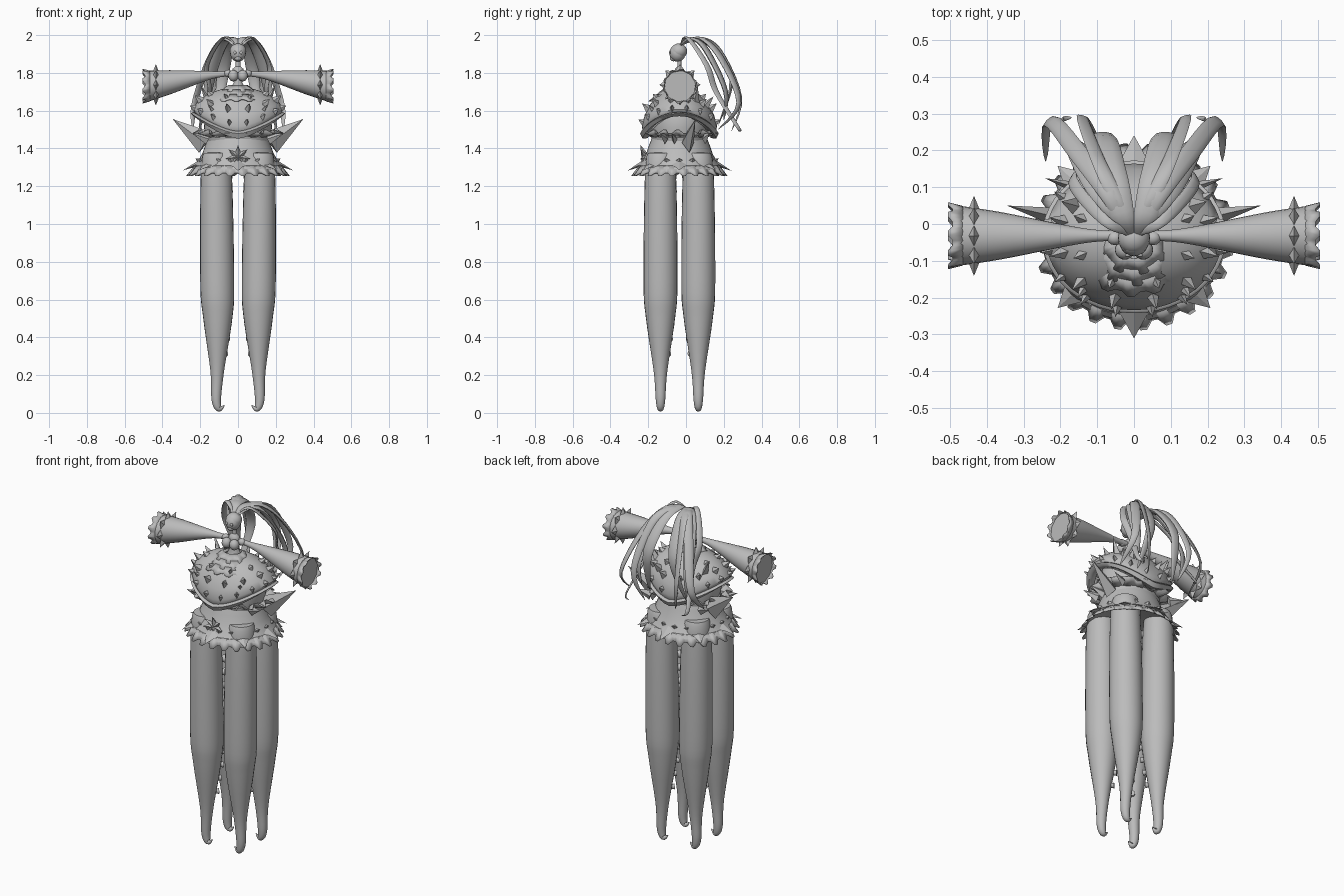
import bpy, bmesh, math
from mathutils import Vector, Matrix

if "Cube" in bpy.data.objects:
    bpy.data.objects.remove(bpy.data.objects["Cube"])

GREY = bpy.data.materials.new("plain grey")
GREY.diffuse_color = (0.5, 0.5, 0.5, 1)
GREY.use_nodes = True
GREY.node_tree.nodes["Principled BSDF"].inputs["Base Color"].default_value = GREY.diffuse_color
CY = -0.035          # shared body axis
TAU = math.tau


def finish(name, bm, angle=40, thick=0):
    bmesh.ops.recalc_face_normals(bm, faces=bm.faces)
    me = bpy.data.meshes.new(name)
    bm.to_mesh(me)
    bm.free()
    me.polygons.foreach_set("use_smooth", [True] * len(me.polygons))
    me.set_sharp_from_angle(angle=math.radians(angle))
    me.materials.append(GREY)
    ob = bpy.data.objects.new(name, me)
    bpy.context.collection.objects.link(ob)
    if thick:
        ob.modifiers.new("thickness", 'SOLIDIFY').thickness = thick
    return ob


def loft(bm, rings, caps=True):
    vs = [[bm.verts.new(p) for p in r] for r in rings]
    n = len(rings[0])
    for a, b in zip(vs, vs[1:]):
        for i in range(n):
            bm.faces.new((a[i], a[(i + 1) % n], b[(i + 1) % n], b[i]))
    if caps:
        bm.faces.new(vs[0])
        bm.faces.new(vs[-1])


def lathe(name, prof, ys=1, n=40):
    bm = bmesh.new()
    loft(bm, [[(r * math.cos(TAU * i / n), CY + r * ys * math.sin(TAU * i / n), z)
               for i in range(n)] for r, z in prof])
    return finish(name, bm)


def smooth_path(pts, steps=5):
    """Catmull-Rom samples; works on points of any length."""
    out = []
    for i in range(len(pts) - 1):
        p = [pts[max(i - 1, 0)], pts[i], pts[i + 1], pts[min(i + 2, len(pts) - 1)]]
        for s in range(steps):
            t = s / steps
            out.append([0.5 * (2 * b + (c - a) * t + (2 * a - 5 * b + 4 * c - d) * t * t
                               + (3 * b - a - 3 * c + d) * t ** 3) for a, b, c, d in zip(*p)])
    return out + [list(pts[-1])]


def sweep(bm, rows, ref, flat=1, n=16):
    """rows are x, y, z, half width; ref is the width direction."""
    rings = []
    for i, row in enumerate(rows):
        a, b = rows[max(i - 1, 0)], rows[min(i + 1, len(rows) - 1)]
        t = (Vector(b[:3]) - Vector(a[:3])).normalized()
        u = Vector(ref)
        u = (u - t * u.dot(t)).normalized()
        v = t.cross(u)
        w = max(row[3], 0.001)
        rings.append([Vector(row[:3]) + u * w * math.cos(TAU * k / n)
                      + v * w * flat * math.sin(TAU * k / n) for k in range(n)])
    loft(bm, rings)


def spike(bm, pos, direction, r, h, side=(0, 0, 1), flat=1):
    z = Vector(direction).normalized()
    x = Vector(side)
    x = (x - z * x.dot(z)).normalized()
    m = Matrix((x, z.cross(x), z)).transposed().to_4x4()
    m = Matrix.Translation(Vector(pos) + z * h / 2) @ m @ Matrix.Diagonal((1, flat, 1, 1))
    bmesh.ops.create_cone(bm, cap_ends=True, segments=4, radius1=r, radius2=0, depth=h, matrix=m)


def ball(name, pos, scale, seg=20):
    bm = bmesh.new()
    m = Matrix.Translation(pos) @ Matrix.Diagonal((*scale, 1))
    bmesh.ops.create_uvsphere(bm, u_segments=seg, v_segments=seg // 2, radius=1, matrix=m)
    return finish(name, bm)


def ruffle(name, r0, z0, r1, z1, teeth, ys=0.85, cy=CY, amp=0.02):
    """Pleated frill with alternating long and short plates."""
    n = teeth * 4
    inner, outer = [], []
    for i in range(n):
        c, s, wave = math.cos(TAU * i / n), math.sin(TAU * i / n), (0, 1, 1, 0)[i % 4]
        ro = r1 + amp * (wave - 0.5)
        inner.append((r0 * c, cy + r0 * ys * s, z0))
        outer.append((ro * c, cy + ro * ys * s, z1 - amp * 0.6 * wave))
    bm = bmesh.new()
    loft(bm, [inner, outer], False)
    return finish(name, bm, 30, 0.004)


# Four tentacle legs with hooked tips and inward suckers
LEG = smooth_path([(.115, 1.37, .045), (.115, 1.31, .08), (.11, .7, .09), (.107, .5, .077),
                   (.11, .22, .036), (.115, .07, .025), (.1, .022, .016), (.072, .04, .002)])
for sx in (-1, 1):
    for sy in (-1, 1):
        bm = bmesh.new()
        sweep(bm, [(sx * x, CY + sy * .1, z, r) for x, z, r in LEG], (0, 1, 0), n=24)
        finish("tentacle", bm)
        bm = bmesh.new()
        d = Vector((-sx, -sy, 0)).normalized()
        for i in range(13):
            z = 1.25 - i * .078
            j = next(k for k in range(len(LEG)) if LEG[k][1] <= z)
            p, q = LEG[j - 1], LEG[j]
            f = (p[1] - z) / (p[1] - q[1])
            x, r = p[0] + (q[0] - p[0]) * f, p[2] + (q[2] - p[2]) * f
            s = .024 - .0007 * i
            m = Matrix.Translation(Vector((sx * x, CY + sy * .1, z)) + d * (r + .003))
            m = m @ d.to_track_quat('Z', 'Y').to_matrix().to_4x4()
            bmesh.ops.create_cone(bm, cap_ends=True, segments=12, radius1=s * .7, radius2=s,
                                  depth=.024, matrix=m)
        finish("suckers", bm)

# Skirt with pleated hem, studs and long hem points
lathe("skirt", [(.15, 1.47), (.172, 1.42), (.19, 1.37), (.222, 1.32), (.245, 1.29),
                (.2, 1.31), (.01, 1.33)], .93)
ruffle("hem_frill", .23, 1.31, .262, 1.27, 24, .93, amp=.024)
bm = bmesh.new()
for count, r, z, tilt, size, h, flat in ((18, .207, 1.335, .7, .022, .022, .6),
                                         (8, .2, 1.325, -.45, .05, .1, .3)):
    for i in range(count):
        a = TAU * i / count
        d = Vector((math.cos(a), math.sin(a) * .93, 0))
        spike(bm, d * r + Vector((0, CY, z)), d + Vector((0, 0, tilt)), size, h,
              (-math.sin(a), math.cos(a), 0), flat)
finish("skirt_spikes", bm, 10)
bm = bmesh.new()
for k in range(8):
    a = TAU * k / 8
    spike(bm, (0, -.215, 1.355), (math.cos(a), -.35, math.sin(a) - .15), .022, .07, (0, 1, 0))
finish("front_bow", bm, 10)

# Inner bodice, under-frill and side wing points
lathe("bodice", [(.15, 1.64), (.175, 1.57), (.18, 1.51), (.165, 1.44)], .88)
ruffle("under_frill", .165, 1.46, .225, 1.5, 16, .85, amp=.03)
bm = bmesh.new()
for sx in (-1, 1):
    spike(bm, (sx * .17, .01, 1.43), (sx * .175, .04, .125), .065, .22, (0, 0, 1), .5)
    for y in (-.11, -.06, .1):
        spike(bm, (sx * .16, y, 1.45), (sx, y * 3, .35), .03, .09, (0, 0, 1), .5)
finish("wing_points", bm, 10)


# Domed cape, its rim raised at both sides
def dome_point(a, r, f, lift=0):
    rim = 1.46 + .115 * abs(math.cos(a)) ** 1.5
    return Vector(((r + lift) * math.cos(a), CY + (r + lift) * .83 * math.sin(a), 1.72 - (1.72 - rim) * f))


def dome_band(name, prof, thick):
    bm = bmesh.new()
    loft(bm, [[dome_point(TAU * i / 48, r, f) for i in range(48)] for r, f in prof], False)
    finish(name, bm, 50, thick)


dome_band("cape", [(.05, 0), (.09, .05), (.14, .16), (.185, .33), (.222, .56), (.24, .78),
                   (.23, .93), (.205, 1)], .01)
dome_band("cape_rim", [(.236, .88), (.25, .93), (.235, 1.03), (.2, 1.02)], .006)

# Cape spikes and studs
bm = bmesh.new()
for r, f, count, size, h in ((.16, .24, 8, .022, .035), (.205, .46, 12, .025, .05), (.236, .73, 16, .02, .035)):
    for i in range(count):
        a = TAU * (i + .5) / count
        spike(bm, dome_point(a, r, f, -.006), (math.cos(a), math.sin(a), 1.25 - f), size, h, flat=.7)
for sx in (-1, 1):
    spike(bm, (sx * .145, .04, 1.62), (sx * .05, .02, .11), .035, .13, (0, 1, 0), .7)
    spike(bm, (sx * .09, .09, 1.61), (sx * .03, .06, .07), .03, .09)
    spike(bm, (sx * .12, -.15, 1.58), (sx * .04, -.06, .06), .025, .08)
finish("cape_spikes", bm, 10)

# Three collar frills
for i in range(3):
    r, z = .05 + .033 * i, 1.737 - .025 * i
    ruffle("collar_frill", r, z, r + .042, z - .028, 8 + 3 * i, .9, -.05, .014)

# Slim torso, neck and head
lathe("torso", [(.055, 1.69), (.022, 1.75), (.034, 1.805), (.028, 1.822), (.013, 1.835), (.012, 1.88)], .8, 20)
ball("head", (0, -.045, 1.905), (.041, .043, .046))
ball("hair_cap", (0, -.038, 1.915), (.044, .044, .041))
ball("chin", (0, -.066, 1.878), (.02, .02, .017), 12)


# Curling hair lock that swells in the middle and tapers at both ends
def hair_lock(sx, turn, width, *pts):
    rows = smooth_path([(.012, -.025, 1.95), *pts])
    last = len(rows) - 1
    rows = [(sx * x, y, z, width * math.sin(math.pi * (.08 + .92 * i / last)) ** .7 if i < last else 0)
            for i, (x, y, z) in enumerate(rows)]
    bm = bmesh.new()
    sweep(bm, rows, (sx * math.cos(turn), math.sin(turn), 0), .35, 10)
    finish("hair_lock", bm)


for sx in (-1, 1):
    ball("bust", (sx * .025, -.07, 1.785), (.027, .027, .03))
    ball("shoulder", (sx * .052, -.038, 1.797), (.022, .02, .02), 14)
    ball("eye", (sx * .017, -.085, 1.907), (.009, .005, .009), 10)

    # Flared sleeve
    bm = bmesh.new()
    prof = smooth_path([(.03, 1.797, .014), (.1, 1.792, .016), (.18, 1.782, .028),
                        (.36, 1.75, .064), (.485, 1.728, .083)])
    loft(bm, [[(sx * x, -.032 + r * math.cos(TAU * k / 24), z + r * math.sin(TAU * k / 24))
               for k in range(24)] for x, z, r in prof])
    finish("sleeve", bm)

    # Cuff frill and studs
    bm = bmesh.new()
    rows = [[], []]
    for k in range(40):
        a, w = TAU * k / 40, (0, 1, 1, 0)[k % 4]
        for row, x, r in ((rows[0], .465, .081), (rows[1], .493 + .012 * w, .084 + .008 * w)):
            row.append((sx * x, -.032 + r * math.cos(a), 1.73 + r * math.sin(a)))
    loft(bm, rows, False)
    finish("cuff_frill", bm, 30, .004)
    bm = bmesh.new()
    for k in range(8):
        a = TAU * k / 8
        d = Vector((0, math.cos(a), math.sin(a)))
        spike(bm, Vector((sx * .435, -.032, 1.737)) + d * .071, d, .028, .038,
              (0, -math.sin(a), math.cos(a)), .55)
    finish("cuff_studs", bm, 10)

    # Five locks on each side, from the middle outwards
    hair_lock(sx, 0, .04, (.035, .03, 1.978), (.06, .14, 1.94), (.085, .24, 1.76), (.12, .17, 1.52))
    hair_lock(sx, -.4, .034, (.06, .05, 1.975), (.11, .12, 1.9), (.16, .21, 1.7), (.15, .2, 1.55))
    hair_lock(sx, -.7, .026, (.07, .08, 1.983), (.15, .19, 1.87), (.23, .28, 1.64), (.24, .17, 1.5))
    hair_lock(sx, -1, .018, (.08, .01, 1.985), (.165, .11, 1.84), (.15, .16, 1.7), (.2, .27, 1.52), (.17, .29, 1.49))
    hair_lock(sx, .3, .022, (.05, .07, 1.985), (.1, .18, 1.92), (.14, .29, 1.67), (.1, .24, 1.49))
